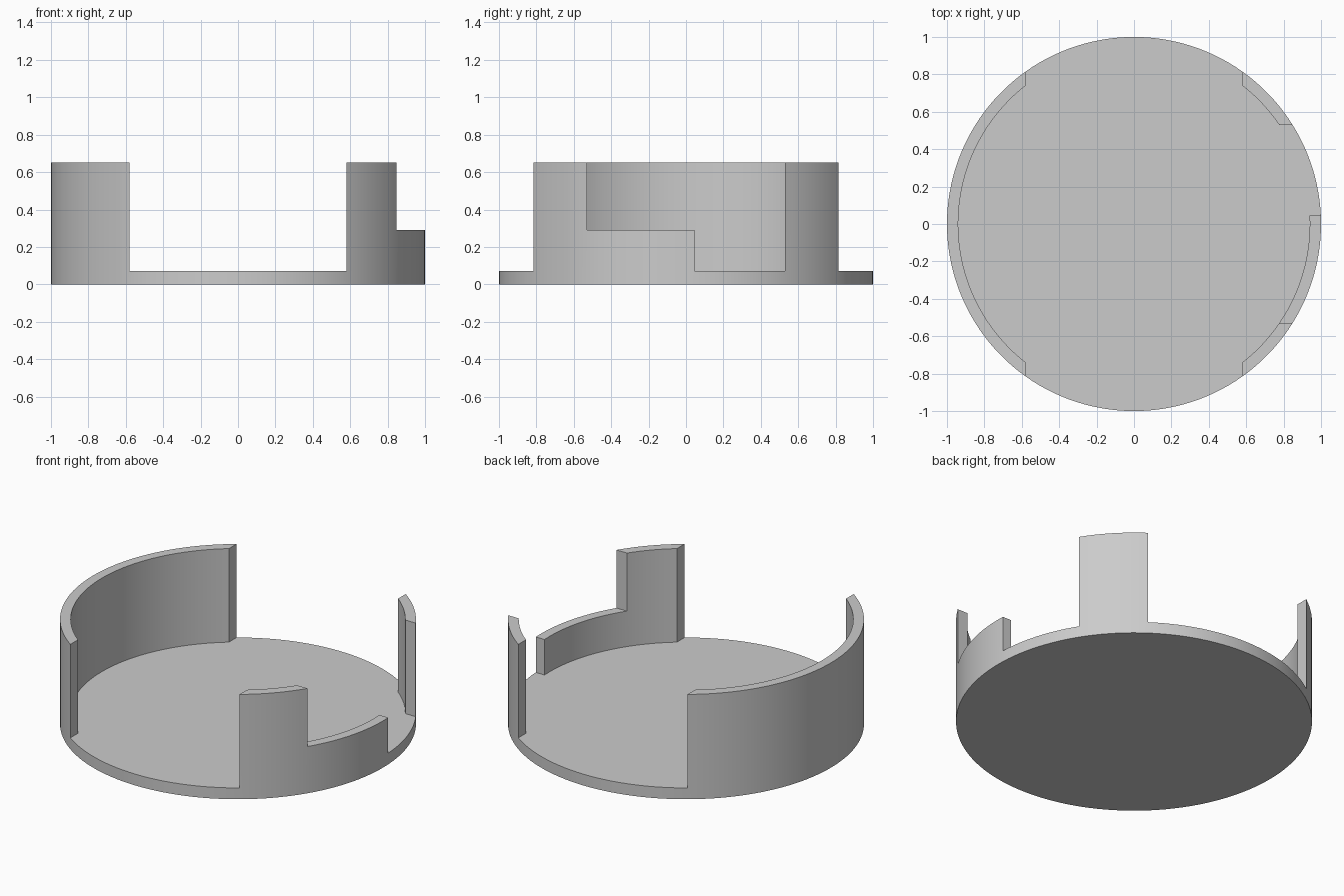
import bpy, bmesh, math

if "Cube" in bpy.data.objects:
    bpy.data.objects.remove(bpy.data.objects["Cube"])

R_OUT, R_IN = 1.0, 0.94
LEVELS = [0.0, 0.07, 0.29, 0.65]      # ground, floor, low wall, full wall
STEP = math.radians(2.5)


def cut_x(c, side):
    """Angles where the plane x = c meets the inner and outer circles."""
    return [side * math.acos(c / r) % math.tau for r in (R_IN, R_OUT)]


def cut_y(c):
    """Angles where the plane y = c meets both circles on the right side."""
    return [math.asin(c / r) for r in (R_IN, R_OUT)]


# Rim sections counter-clockwise: start cut, index of the top level
sections = [
    (cut_y(-0.53), 2),         # low wall
    (cut_y(0.045), 1),         # side gap
    (cut_y(0.53), 3),          # back post
    (cut_x(0.58, 1), 1),       # back opening
    (cut_x(-0.58, 1), 3),      # left wall
    (cut_x(-0.58, -1), 1),     # front opening
    (cut_x(0.58, -1), 3),      # front post
]
stations, tops = [], []
for k, (a, top) in enumerate(sections):
    b = sections[(k + 1) % len(sections)][0]
    if k == len(sections) - 1:
        b = [t + math.tau for t in b]
    n = max(2, round((b[1] - a[1]) / STEP))
    for i in range(n):
        stations.append([p + (q - p) * i / n for p, q in zip(a, b)])
        tops.append(top)

bm = bmesh.new()
cache = {}


def vert(i, ring, level):
    """ring 0 is the inner circle, ring 1 the outer circle."""
    i %= len(stations)
    key = (i, ring, level)
    if key not in cache:
        t, r = stations[i][ring], (R_IN, R_OUT)[ring]
        cache[key] = bm.verts.new((r * math.cos(t), r * math.sin(t), LEVELS[level]))
    return cache[key]


def face(*keys):
    bm.faces.new([vert(*k) for k in keys])


count = len(stations)
for i, top in enumerate(tops):
    j = i + 1
    # outer skin, inner skin and rim top
    for l in range(top):
        face((i, 1, l), (j, 1, l), (j, 1, l + 1), (i, 1, l + 1))
        if l:
            face((j, 0, l), (i, 0, l), (i, 0, l + 1), (j, 0, l + 1))
    face((i, 0, top), (i, 1, top), (j, 1, top), (j, 0, top))
    # end faces where the wall height changes
    prev = tops[i - 1]
    for l in range(min(prev, top), max(prev, top)):
        face((i, 0, l), (i, 1, l), (i, 1, l + 1), (i, 0, l + 1))

# floor and underside
face(*[(i, 0, 1) for i in range(count)])
face(*[(i, 1, 0) for i in reversed(range(count))])
bmesh.ops.recalc_face_normals(bm, faces=bm.faces)

mesh = bpy.data.meshes.new("round_tray")
bm.to_mesh(mesh)
bm.free()
tray = bpy.data.objects.new("round_tray", mesh)
bpy.context.collection.objects.link(tray)

grey = bpy.data.materials.new("light_grey")
grey.diffuse_color = (0.6, 0.6, 0.6, 1)
grey.use_nodes = True
grey.node_tree.nodes["Principled BSDF"].inputs["Base Color"].default_value = grey.diffuse_color
mesh.materials.append(grey)

bpy.context.view_layer.objects.active = tray
tray.select_set(True)
bpy.ops.object.shade_smooth_by_angle(angle=math.radians(30))
